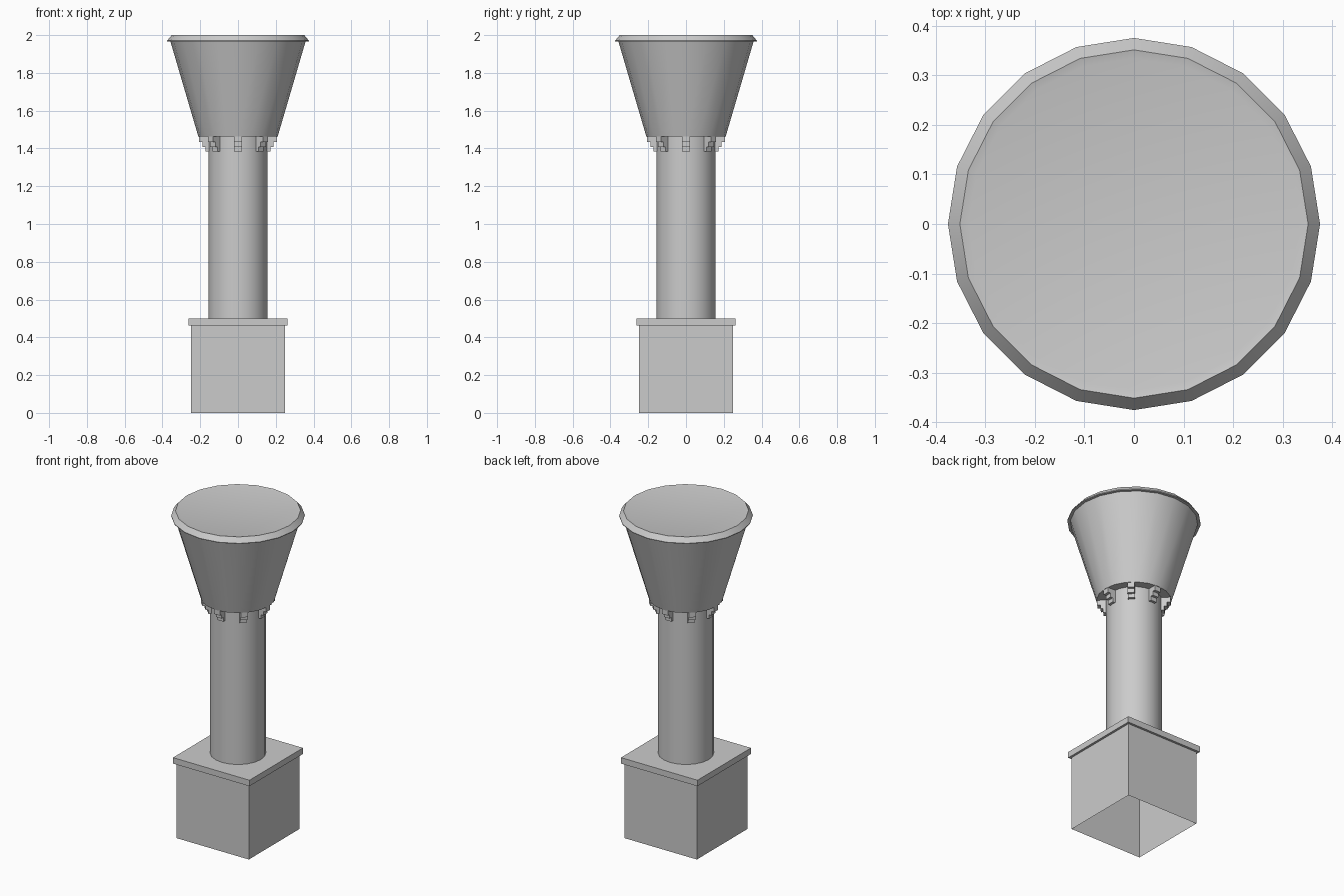
import bpy, bmesh, math
from mathutils import Matrix

if "Cube" in bpy.data.objects:
    bpy.data.objects.remove(bpy.data.objects["Cube"])


def make_object(name, bm, smooth=False):
    bmesh.ops.recalc_face_normals(bm, faces=bm.faces)
    mesh = bpy.data.meshes.new(name)
    bm.to_mesh(mesh)
    bm.free()
    obj = bpy.data.objects.new(name, mesh)
    bpy.context.collection.objects.link(obj)
    if smooth:
        bpy.context.view_layer.objects.active = obj
        obj.select_set(True)
        bpy.ops.object.shade_smooth_by_angle(angle=math.radians(30))
        obj.select_set(False)
    return obj


def loft(profile, sides, turn=0.0, cap_bottom=True, cap_top=True):
    """Stack of regular rings given as (radius, height)."""
    bm = bmesh.new()
    rings = []
    for r, z in profile:
        rings.append([bm.verts.new((r * math.cos(turn + math.tau * i / sides),
                                    r * math.sin(turn + math.tau * i / sides), z))
                      for i in range(sides)])
    for a, b in zip(rings, rings[1:]):
        for i in range(sides):
            j = (i + 1) % sides
            bm.faces.new((a[i], a[j], b[j], b[i]))
    if cap_bottom:
        bm.faces.new(rings[0][::-1])
    if cap_top:
        bm.faces.new(rings[-1])
    return bm


# Square pedestal with overhanging slab, open underneath
D = math.sqrt(2)
make_object("pedestal", loft([(0.248 * D, 0), (0.248 * D, 0.463),
                              (0.262 * D, 0.463), (0.262 * D, 0.5)],
                             4, math.pi / 4, cap_bottom=False))

# Round shaft
make_object("shaft", loft([(0.157, 0.5), (0.157, 1.463)], 20,
                          cap_bottom=False, cap_top=False), smooth=True)

# Flared head with sloped rim and slightly dished top
make_object("flared_head", loft([(0.21, 1.463), (0.358, 1.967), (0.375, 1.967),
                                 (0.375, 1.971), (0.351, 2.0), (0.334, 1.996)], 20),
            smooth=True)

# Eight stepped brackets under the head
bm = bmesh.new()
outline = [(0.14, 1.383), (0.172, 1.383), (0.172, 1.408), (0.188, 1.408),
           (0.188, 1.433), (0.206, 1.433), (0.206, 1.465), (0.14, 1.465)]
for k in range(8):
    rot = Matrix.Rotation(k * math.tau / 8, 4, 'Z')
    face = bm.faces.new([bm.verts.new((x, -0.02, z)) for x, z in outline])
    ext = bmesh.ops.extrude_face_region(bm, geom=[face], use_keep_orig=True)
    new = [v for v in ext["geom"] if isinstance(v, bmesh.types.BMVert)]
    bmesh.ops.translate(bm, verts=new, vec=(0, 0.04, 0))
    bmesh.ops.transform(bm, matrix=rot, verts=list(face.verts) + new)
make_object("brackets", bm)
